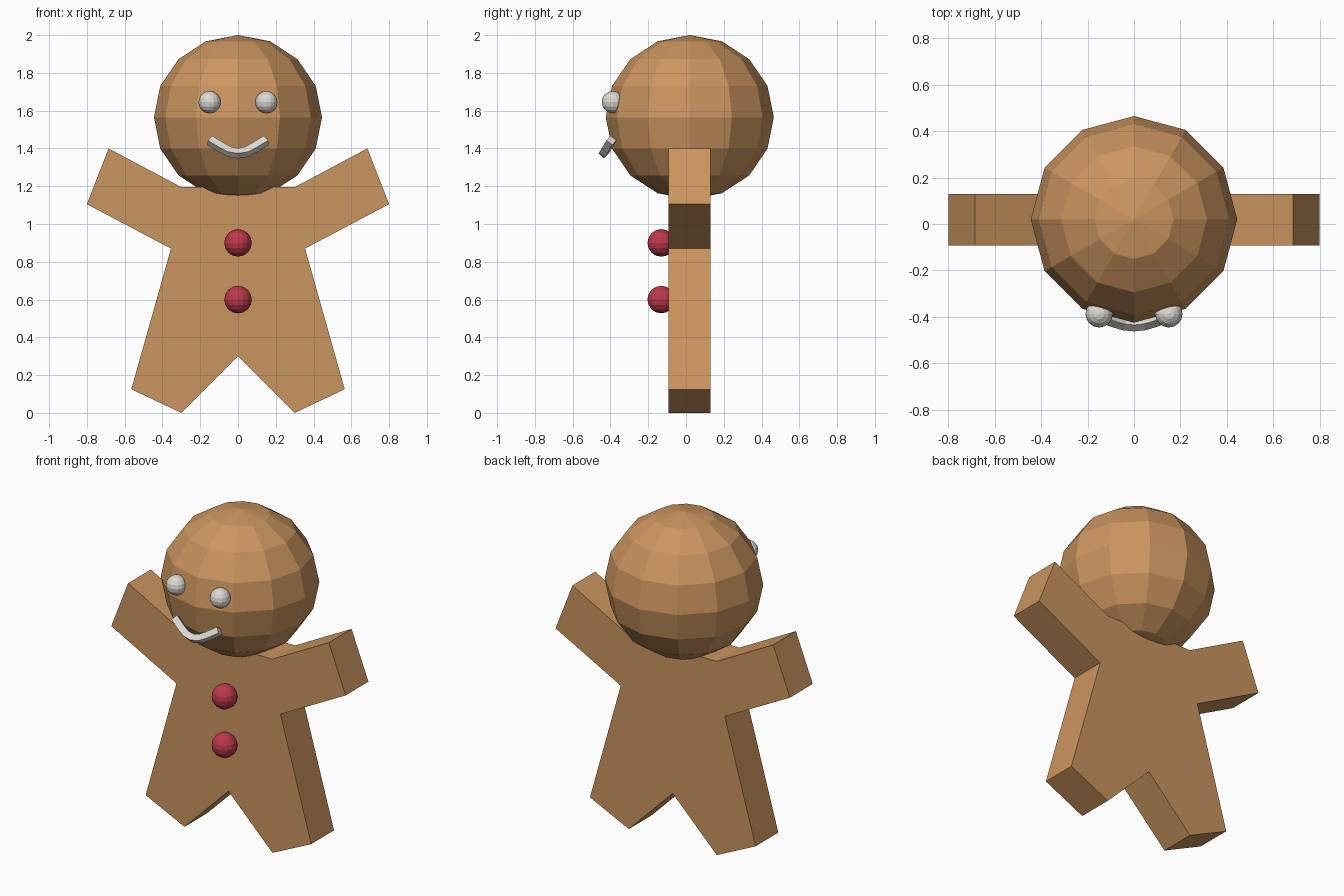
import bpy, bmesh
from mathutils import Vector

cube = bpy.data.objects.get("Cube")
if cube:
    bpy.data.objects.remove(cube, do_unlink=True)


def material(name, colour):
    m = bpy.data.materials.new(name)
    m.use_nodes = True
    m.diffuse_color = (*colour, 1)
    m.node_tree.nodes["Principled BSDF"].inputs["Base Color"].default_value = (*colour, 1)
    return m


brown = material("biscuit brown", (0.60, 0.30, 0.115))
red = material("candy red", (0.51, 0.04, 0.07))
white = material("icing white", (0.72, 0.70, 0.65))


def add_object(name, bm, mat):
    bmesh.ops.recalc_face_normals(bm, faces=bm.faces)
    mesh = bpy.data.meshes.new(name)
    bm.to_mesh(mesh)
    bm.free()
    mesh.materials.append(mat)
    ob = bpy.data.objects.new(name, mesh)
    bpy.context.collection.objects.link(ob)
    return ob


def ball(name, centre, radius, mat, segments=16, rings=8, squash=1):
    bm = bmesh.new()
    bmesh.ops.create_uvsphere(bm, u_segments=segments, v_segments=rings, radius=radius)
    bmesh.ops.scale(bm, vec=(1, 1, squash), verts=bm.verts)
    ob = add_object(name, bm, mat)
    ob.location = centre
    return ob


# Body: half outline mirrored, then extruded through its thickness
half = [(0.3, 0), (0.565, 0.125), (0.355, 0.87), (0.8, 1.105), (0.685, 1.4), (0.3, 1.195)]
outline = [(0, 0.3)] + half + [(-x, z) for x, z in reversed(half)]
bm = bmesh.new()
face = bm.faces.new([bm.verts.new((x, -0.093, z)) for x, z in outline])
extruded = bmesh.ops.extrude_face_region(bm, geom=[face], use_keep_orig=True)
moved = [g for g in extruded["geom"] if isinstance(g, bmesh.types.BMVert)]
bmesh.ops.translate(bm, vec=(0, 0.222, 0), verts=moved)
add_object("body", bm, brown)

# Head: coarse faceted ball
ball("head", (0, 0.02, 1.565), 0.445, brown, 12, 8, 0.978)

# Eyes and buttons
for side, x in (("left", 0.15), ("right", -0.15)):
    ball(side + "_eye", (x, -0.387, 1.645), 0.059, white)
for side, z in (("upper", 0.9), ("lower", 0.6)):
    ball(side + "_button", (0, -0.131, z), 0.073, red)

# Mouth: diamond section swept along a smile
arm = [(0.15, -0.395, 1.443), (0.085, -0.418, 1.403), (0.045, -0.43, 1.382)]
path = [Vector((-x, y, z)) for x, y, z in arm] + [Vector((0, -0.435, 1.374))]
path += [Vector(p) for p in reversed(arm)]
bm = bmesh.new()
loops = []
for i, p in enumerate(path):
    along = (path[min(i + 1, len(path) - 1)] - path[max(i - 1, 0)]).normalized()
    out = Vector((along.y, -along.x, 0)).normalized()
    up = out.cross(along)
    loops.append([bm.verts.new(p + d * 0.028) for d in (out, up, -out, -up)])
for a, b in zip(loops, loops[1:]):
    for k in range(4):
        n = (k + 1) % 4
        bm.faces.new((a[k], a[n], b[n], b[k]))
bm.faces.new(loops[0])
bm.faces.new(loops[-1])
add_object("mouth", bm, white)
